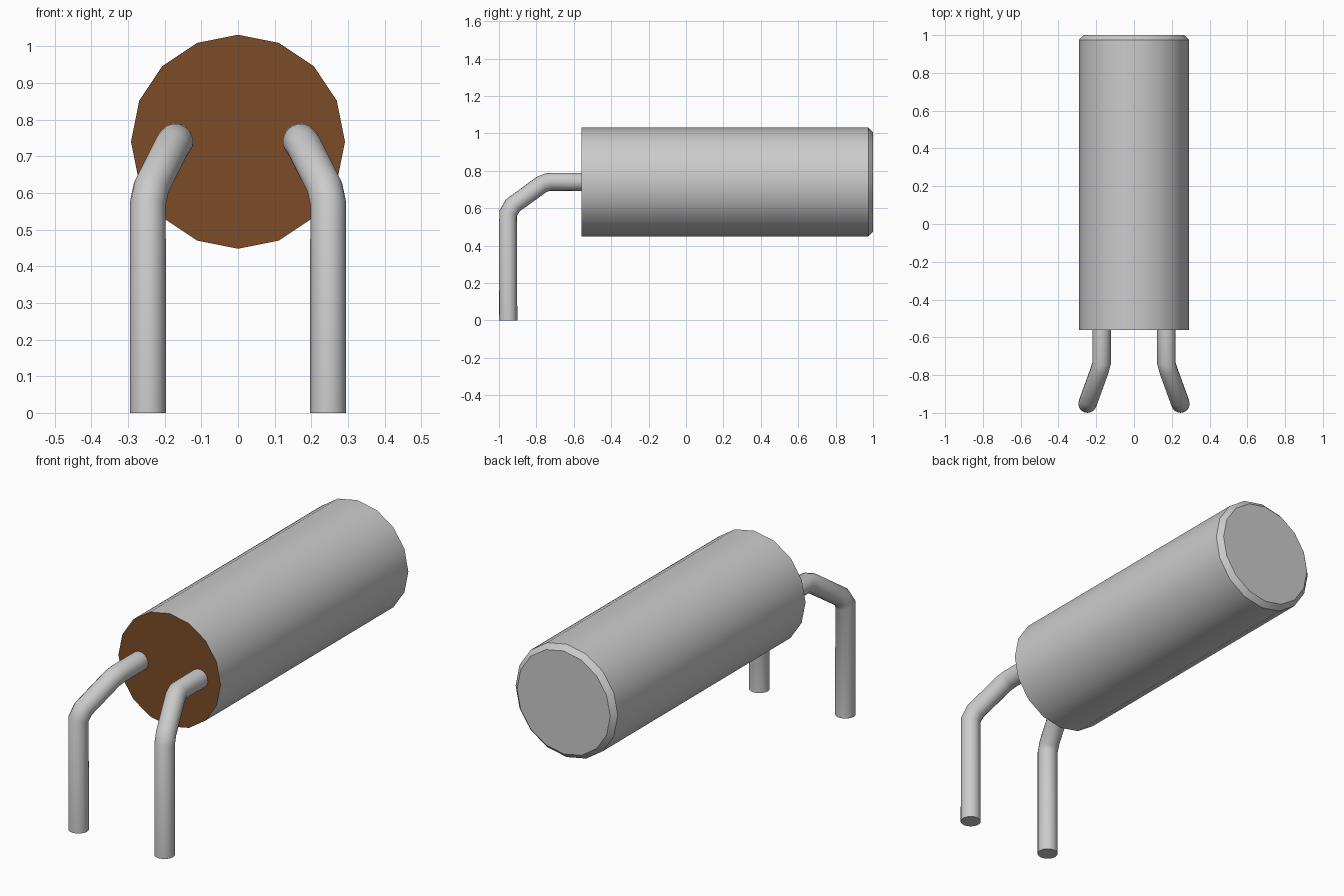
import bpy, bmesh, math
from mathutils import Matrix

if "Cube" in bpy.data.objects:
    bpy.data.objects.remove(bpy.data.objects["Cube"], do_unlink=True)


def material(name, rgb):
    m = bpy.data.materials.new(name)
    m.use_nodes = True
    m.diffuse_color = (*rgb, 1)
    m.node_tree.nodes["Principled BSDF"].inputs["Base Color"].default_value = (*rgb, 1)
    return m


metal = material("light grey metal", (0.6, 0.6, 0.6))
seal = material("brown seal", (0.2, 0.07, 0.02))


def smooth(obj, angle):
    bpy.ops.object.select_all(action="DESELECT")
    obj.select_set(True)
    bpy.context.view_layer.objects.active = obj
    bpy.ops.object.shade_smooth_by_angle(angle=math.radians(angle))


# Can: 16-sided cylinder along y, chamfered at the back, brown at the front
R, FRONT, BACK, CHAMFER, AXIS_Z = 0.292, -0.56, 1.0, 0.025, 0.74
bm = bmesh.new()
bmesh.ops.create_cone(bm, cap_ends=True, segments=16, radius1=R, radius2=R,
                      depth=BACK - FRONT,
                      matrix=Matrix.Translation((0, (FRONT + BACK) / 2, AXIS_Z))
                      @ Matrix.Rotation(math.pi / 2, 4, "X"))
rim = [e for e in bm.edges if all(v.co.y > BACK - 0.01 for v in e.verts)]
bmesh.ops.bevel(bm, geom=rim, offset=CHAMFER, segments=1, affect="EDGES")
bm.normal_update()
for f in bm.faces:
    f.material_index = 1 if f.normal.y < -0.9 else 0
mesh = bpy.data.meshes.new("can_body")
bm.to_mesh(mesh)
bm.free()
can = bpy.data.objects.new("can_body", mesh)
bpy.context.collection.objects.link(can)
mesh.materials.append(metal)
mesh.materials.append(seal)
smooth(can, 30)

# Wire legs: round wire swept along a bent path, one per side
LEG_PATH = [(0.246, -0.951, 0), (0.246, -0.951, 0.572), (0.237, -0.926, 0.615),
            (0.181, -0.772, 0.727), (0.171, -0.735, 0.741), (0.171, -0.54, 0.741)]


def wire_leg(name, side):
    curve = bpy.data.curves.new(name, "CURVE")
    curve.dimensions = "3D"
    curve.bevel_depth = 0.049
    curve.bevel_resolution = 6
    curve.use_fill_caps = True
    spline = curve.splines.new("POLY")
    spline.points.add(len(LEG_PATH) - 1)
    for p, (x, y, z) in zip(spline.points, LEG_PATH):
        p.co = (side * x, y, z, 1)
    curve.materials.append(metal)
    leg = bpy.data.objects.new(name, curve)
    bpy.context.collection.objects.link(leg)
    bpy.ops.object.select_all(action="DESELECT")
    leg.select_set(True)
    bpy.context.view_layer.objects.active = leg
    bpy.ops.object.convert(target="MESH")
    smooth(bpy.context.object, 40)


wire_leg("left_leg", 1)
wire_leg("right_leg", -1)
